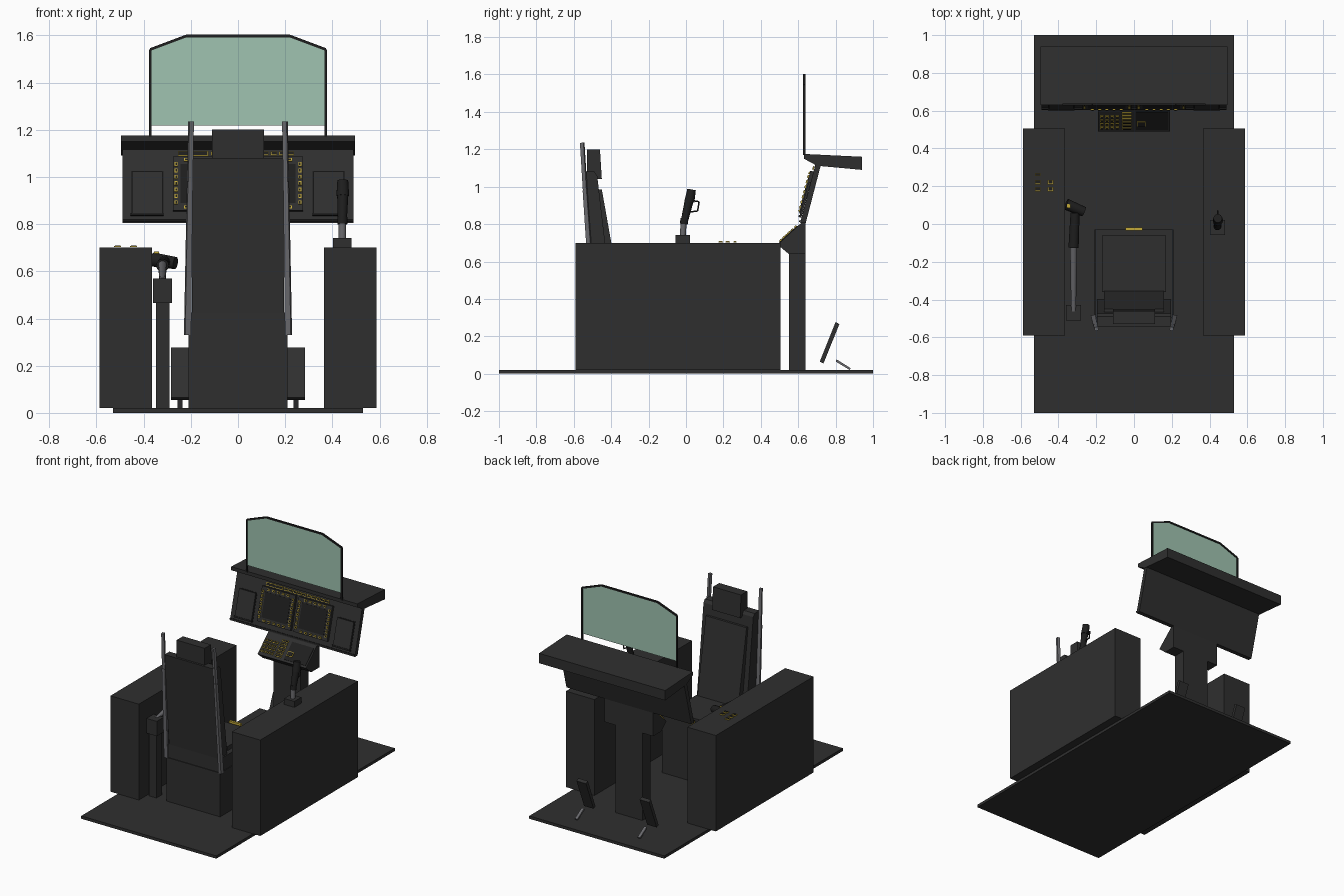
import bpy, bmesh
from mathutils import Matrix, Vector

cube = bpy.data.objects.get("Cube")
if cube:
    bpy.data.objects.remove(cube)


def material(name, rgb, alpha=1.0):
    m = bpy.data.materials.new(name)
    m.use_nodes = True
    m.diffuse_color = (*rgb, alpha)
    node = m.node_tree.nodes["Principled BSDF"]
    node.inputs["Base Color"].default_value = (*rgb, 1)
    node.inputs["Alpha"].default_value = alpha
    node.inputs["Roughness"].default_value = 0.7
    return m


DARK = material("charcoal", (0.028, 0.028, 0.028))
BLACK = material("black", (0.013, 0.013, 0.013))
GREY = material("metal grey", (0.14, 0.14, 0.15))
YELLOW = material("yellow", (0.55, 0.40, 0.04))
GLASS = material("green glass", (0.35, 0.55, 0.44), 0.7)


def finish(name, bm, mat):
    bmesh.ops.recalc_face_normals(bm, faces=bm.faces)
    mesh = bpy.data.meshes.new(name)
    bm.to_mesh(mesh)
    bm.free()
    mesh.materials.append(mat)
    ob = bpy.data.objects.new(name, mesh)
    bpy.context.collection.objects.link(ob)
    return ob


def box(name, x, y, z, mat=DARK):
    """Box between (low, high) pairs on each axis."""
    bm = bmesh.new()
    pairs = (x, y, z)
    size = [b - a for a, b in pairs]
    mid = [(a + b) / 2 for a, b in pairs]
    bmesh.ops.create_cube(bm, size=1, matrix=Matrix.Translation(mid) @ Matrix.Diagonal((*size, 1)))
    return finish(name, bm, mat)


def prism(name, profile, x0, x1, mat=DARK):
    """Side profile of (y, z) points extruded along x."""
    bm = bmesh.new()
    face = bm.faces.new([bm.verts.new((x0, y, z)) for y, z in profile])
    new = bmesh.ops.extrude_face_region(bm, geom=[face])["geom"]
    bmesh.ops.translate(bm, vec=(x1 - x0, 0, 0), verts=[g for g in new if isinstance(g, bmesh.types.BMVert)])
    return finish(name, bm, mat)


def rod(name, a, b, r1, r2=None, mat=DARK, sides=16):
    """Tapered rod from a to b."""
    a, b = Vector(a), Vector(b)
    bm = bmesh.new()
    turn = (b - a).to_track_quat("Z", "Y").to_matrix().to_4x4()
    spin = Matrix.Rotation(0.7854 if sides == 4 else 0, 4, "Z")
    bmesh.ops.create_cone(bm, cap_ends=True, segments=sides, radius1=r1, radius2=r2 or r1,
                          depth=(b - a).length, matrix=Matrix.Translation((a + b) / 2) @ turn @ spin)
    if sides > 8:
        for f in bm.faces:
            f.smooth = len(f.verts) == 4
    return finish(name, bm, mat)


def frame(y, z, dy, dz):
    """Matrix of a sloping surface: x across, y up the slope, z outward."""
    up = Vector((0, dy, dz)).normalized()
    out = Vector((1, 0, 0)).cross(up)
    m = Matrix((Vector((1, 0, 0)), up, out)).transposed().to_4x4()
    m.translation = (0, y, z)
    return m


def plates(name, fr, items, low, high, mat, shrink=0.0):
    """Plates (x, up, width, height) lying on a sloping surface."""
    bm = bmesh.new()
    for x, v, w, h in items:
        m = Matrix.Translation((x, v, (low + high) / 2)) @ Matrix.Diagonal((w - shrink, h - shrink, high - low, 1))
        bmesh.ops.create_cube(bm, size=1, matrix=fr @ m)
    return finish(name, bm, mat)


def buttons(name, fr, items, base):
    """Yellow-rimmed buttons with dark caps."""
    plates(name + "_rims", fr, items, base, base + 0.006, YELLOW)
    plates(name + "_caps", fr, items, base, base + 0.008, BLACK, 0.007)


# Floor and side consoles
box("floor", (-0.53, 0.53), (-1, 1), (0, 0.02))
for side, s in (("left", 1), ("right", -1)):
    box(side + "_console", sorted((s * 0.365, s * 0.588)), (-0.59, 0.505), (0.02, 0.70))
    # Pedals and their heel struts
    prism(side + "_pedal", [(0.715, 0.065), (0.735, 0.055), (0.82, 0.265), (0.80, 0.277)],
          s * 0.21, s * 0.285)
    prism(side + "_pedal_strut", [(0.80, 0.065), (0.875, 0.02), (0.88, 0.03), (0.805, 0.077)],
          s * 0.236, s * 0.256, GREY)
    # Seat rails
    rod(side + "_rail_lower", (s * 0.214, -0.495, 0.33), (s * 0.204, -0.54, 0.98), 0.018, 0.015, GREY, 4)
    rod(side + "_rail_upper", (s * 0.204, -0.538, 0.96), (s * 0.199, -0.555, 1.235), 0.014, None, GREY, 4)

# Seat
box("seat_base", (-0.21, 0.21), (-0.50, -0.03), (0.02, 0.33))
box("seat_pan", (-0.205, 0.205), (-0.495, -0.03), (0.33, 0.425))
box("seat_cushion", (-0.17, 0.17), (-0.36, -0.06), (0.425, 0.455))
prism("seat_back", [(-0.495, 0.425), (-0.40, 0.425), (-0.475, 1.06), (-0.49, 1.08), (-0.545, 1.08)],
      -0.195, 0.195)
prism("back_cushion", [(-0.40, 0.45), (-0.355, 0.45), (-0.45, 0.985), (-0.47, 0.985)], -0.16, 0.16)
prism("headrest", [(-0.53, 1.04), (-0.45, 1.04), (-0.46, 1.20), (-0.53, 1.20)], -0.11, 0.11)
box("seat_handle", (-0.045, 0.045), (-0.035, -0.018), (0.43, 0.455), YELLOW)

# Centre column and keypad housing
box("centre_column", (-0.105, 0.105), (0.55, 0.64), (0.02, 0.66))
prism("keypad_housing", [(0.49, 0.69), (0.55, 0.64), (0.64, 0.64), (0.64, 0.82), (0.62, 0.81)],
      -0.19, 0.19)
pad = frame(0.49, 0.69, 0.13, 0.12)
keys = [(-0.17 + 0.027 * i, 0.03 + 0.026 * j, 0.019, 0.016) for i in range(4) for j in range(4)]
keys += [(-0.038, 0.025 + 0.022 * j, 0.05, 0.014) for j in range(6)]
keys.append((0.038, 0.06, 0.045, 0.034))
plates("keypad_screen", pad, [(0.095, 0.08, 0.17, 0.13)], 0, 0.004, BLACK)
buttons("keypad", pad, keys, 0.003)

# Instrument panel
prism("instrument_panel", [(0.61, 0.805), (0.64, 0.805), (0.722, 1.12), (0.692, 1.12)], -0.49, 0.49)
dash = frame(0.61, 0.81, 0.08, 0.30)
displays = [(s * 0.144, 0.163, 0.264, 0.235) for s in (-1, 1)]
plates("display_bezels", dash, displays, 0, 0.018, DARK)
plates("display_screens", dash, displays, 0.018, 0.020, BLACK, 0.065)
bezel = []
for cx, cv, w, h in displays:
    for i in range(-3, 4):
        bezel += [(cx + s * 0.118, cv + 0.028 * i, 0.013, 0.017) for s in (-1, 1)]
        if abs(i) < 3:
            bezel += [(cx + 0.038 * i, cv + s * 0.104, 0.018, 0.013) for s in (-1, 1)]
buttons("display_buttons", dash, bezel, 0.018)
upper = [(-0.19, 0.298, 0.13, 0.022)]
upper += [(-0.10 + 0.036 * i, 0.298, 0.028, 0.018) for i in range(10)]
buttons("upper_buttons", dash, upper, 0.002)

# Side instruments
gauges = [(s * 0.385, 0.125, 0.13, 0.185) for s in (-1, 1)]
plates("side_instrument_frames", dash, gauges, 0, 0.012, DARK)
plates("side_instrument_seams", dash, gauges, 0, 0.003, BLACK, -0.008)
plates("side_instrument_ledges", dash, [(g[0], 0.03, 0.14, 0.010) for g in gauges], 0, 0.016, BLACK)
plates("panel_bottom_lip", dash, [(0, 0.006, 0.98, 0.010)], 0, 0.006, BLACK)

# Glare hood
prism("glare_hood", [(0.63, 1.175), (0.94, 1.16), (0.94, 1.09), (0.70, 1.112), (0.63, 1.15)],
      -0.495, 0.495)

# Display glass in its thin frame
outline = [(-0.372, 1.17), (-0.372, 1.54), (-0.22, 1.597), (0.22, 1.597), (0.372, 1.54), (0.372, 1.17)]
for i, (p, q) in enumerate(zip(outline, outline[1:])):
    rod(f"glass_frame_{i}", (p[0], 0.632, p[1]), (q[0], 0.632, q[1]), 0.008, None, BLACK, 4)
bm = bmesh.new()
bm.faces.new([bm.verts.new((x, 0.632, max(z, 1.217))) for x, z in outline])
finish("display_glass", bm, GLASS)

# Control stick on the left console
box("stick_base", (0.402, 0.482), (-0.057, 0.022), (0.70, 0.742))
rod("stick_shaft", (0.442, -0.017, 0.74), (0.442, -0.012, 0.82), 0.016, None, GREY)
rod("stick_collar", (0.442, -0.012, 0.80), (0.442, -0.008, 0.83), 0.021, None, BLACK)
rod("stick_grip", (0.442, -0.010, 0.81), (0.444, 0.018, 0.93), 0.019, 0.024, BLACK)
rod("stick_head", (0.444, 0.018, 0.92), (0.444, 0.030, 0.985), 0.027, 0.023, BLACK)
trigger = [(0.04, 0.925), (0.07, 0.92), (0.062, 0.87), (0.02, 0.865)]
for i, (p, q) in enumerate(zip(trigger, trigger[1:])):
    rod(f"stick_guard_{i}", (0.444, *p), (0.444, *q), 0.004, None, BLACK, 6)

# Throttle lever beside the right console
box("throttle_post", (-0.348, -0.29), (-0.50, -0.44), (0.02, 0.465))
box("throttle_block", (-0.36, -0.28), (-0.51, -0.43), (0.465, 0.57))
rod("throttle_arm", (-0.32, -0.46, 0.56), (-0.32, -0.10, 0.63), 0.013, 0.019, GREY)
rod("throttle_grip", (-0.32, -0.125, 0.625), (-0.312, 0.06, 0.64), 0.027, 0.024, BLACK)
rod("throttle_head", (-0.36, 0.105, 0.65), (-0.265, 0.065, 0.635), 0.030, 0.026, BLACK)
box("throttle_switch", (-0.355, -0.335), (0.085, 0.105), (0.675, 0.684), YELLOW)

# Switches on the right console
top = frame(0, 0.70, 1, 0)
switches = [(x, y, 0.03, 0.024) for x in (-0.51, -0.442) for y in (0.185, 0.222)]
switches += [(-0.51, 0.262, 0.03, 0.018)]
buttons("console_switches", top, switches, 0.002)
